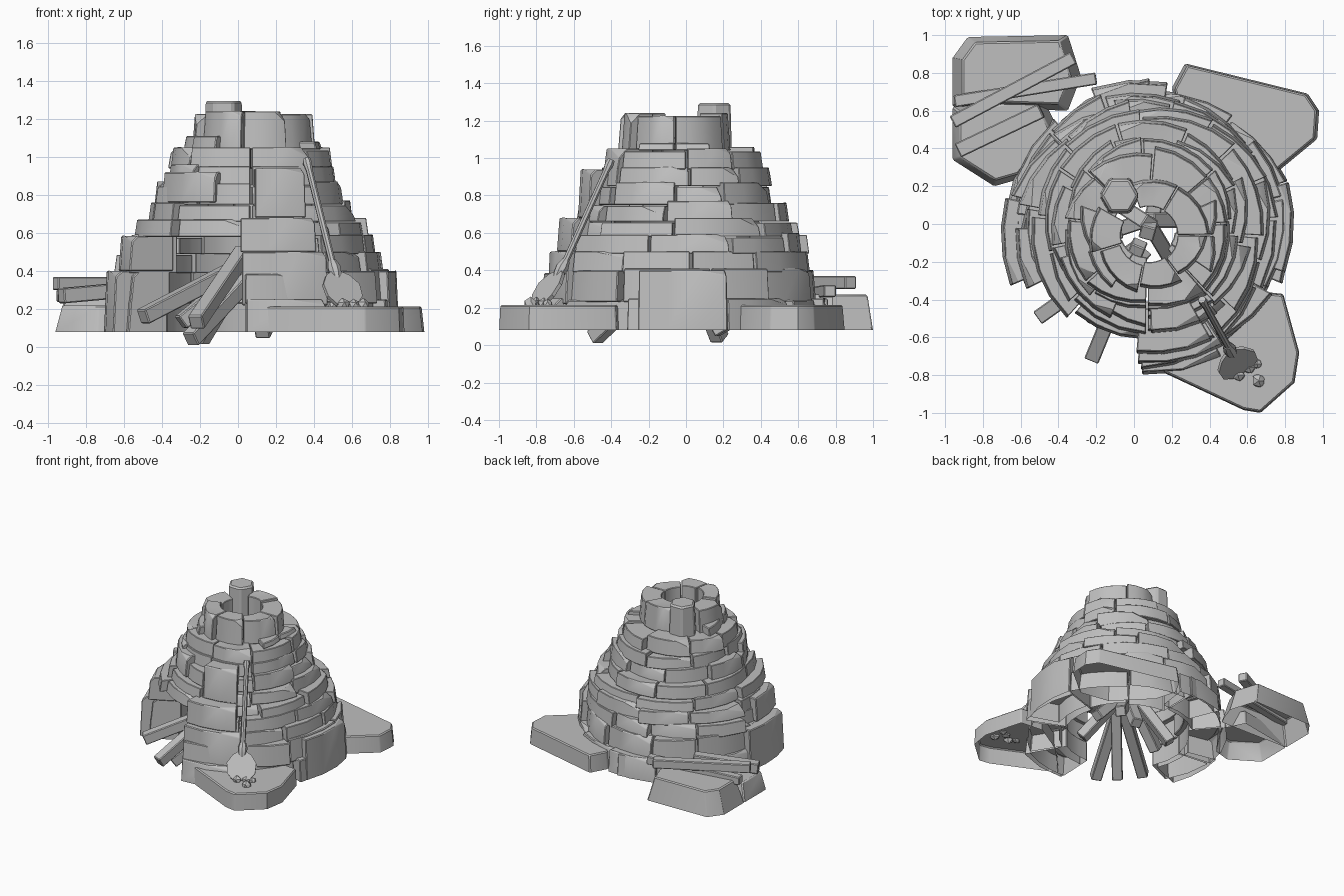
import bpy, bmesh, math, random
from mathutils import Vector

random.seed(4)
if "Cube" in bpy.data.objects:
    bpy.data.objects.remove(bpy.data.objects["Cube"])

stone_grey = bpy.data.materials.new("stone_grey")
stone_grey.use_nodes = True
GREY = (0.52, 0.52, 0.52, 1)
stone_grey.diffuse_color = GREY
stone_grey.node_tree.nodes["Principled BSDF"].inputs["Base Color"].default_value = GREY
FLOOR = 0.08


def finish(bm, name, chamfer=0.0, open_floor=False):
    """Chamfer hard edges, mark sharp edges and make the object."""
    bmesh.ops.recalc_face_normals(bm, faces=bm.faces)
    if open_floor:
        bm.normal_update()
        under = [f for f in bm.faces if f.normal.z < -0.9
                 and f.calc_center_median().z < FLOOR + 0.005]
        bmesh.ops.delete(bm, geom=under, context='FACES')
    if chamfer:
        hard = [e for e in bm.edges if e.calc_face_angle(0) > 0.7]
        bmesh.ops.bevel(bm, geom=hard, offset=chamfer, segments=1,
                        affect='EDGES', clamp_overlap=True)
    for f in bm.faces:
        f.smooth = True
    for e in bm.edges:
        e.smooth = e.calc_face_angle(0) < 0.5
    me = bpy.data.meshes.new(name)
    bm.to_mesh(me)
    bm.free()
    me.materials.append(stone_grey)
    ob = bpy.data.objects.new(name, me)
    bpy.context.collection.objects.link(ob)


def loft(bm, rings):
    """Skin a list of equal closed rings and cap both ends."""
    rows = [[bm.verts.new(p) for p in ring] for ring in rings]
    n = len(rows[0])
    for a, b in zip(rows, rows[1:]):
        for i in range(n):
            j = (i + 1) % n
            bm.faces.new((a[i], a[j], b[j], b[i]))
    bm.faces.new(rows[0])
    bm.faces.new(rows[-1])


def arc_stone(bm, centre, r_in, r_out, z0, z1, a0, a1, twist=0.0, chip=0.0):
    """Curved wall block; twist swings one end out, chip cuts a top corner."""
    steps = max(2, round((a1 - a0) / 13))
    rings = []
    for i in range(steps + 1):
        t = i / steps
        a = math.radians(a0 + (a1 - a0) * t)
        r = r_out + twist * (t - 0.5)
        cut = chip if i == steps else 0
        section = ((r_in, z0), (r + 0.008, z0), (r - 0.006, z1 - cut),
                   (r - 0.012 - cut, z1), (r_in, z1))
        rings.append([(centre[0] + q * math.cos(a), centre[1] + q * math.sin(a), z)
                      for q, z in section])
    loft(bm, rings)


def course(name, centre, z0, z1, r, depth, count, start, end):
    """One ring of uneven stones."""
    bm = bmesh.new()
    cuts = [start + (end - start) * i / count for i in range(count + 1)]
    for i in range(1, count):
        cuts[i] += random.uniform(-6, 6)
    for a0, a1 in zip(cuts, cuts[1:]):
        arc_stone(bm, centre, r - depth * random.uniform(0.95, 1.2),
                  r + random.uniform(-0.025, 0.015),
                  max(FLOOR, z0 - 0.01), z1 + random.choice((0, 0, 0.01, -0.015)),
                  a0 + 0.5, a1 - 0.8, random.uniform(-0.065, 0.065),
                  random.choice((0, 0, 0.03, 0.05)))
    finish(bm, name, 0.006, True)


def slab(name, outline, z1, shrink):
    """Flat rock with tapering sides and a hollow underside."""
    bm = bmesh.new()
    cx = sum(p[0] for p in outline) / len(outline)
    cy = sum(p[1] for p in outline) / len(outline)
    top = [(cx + (x - cx) * shrink, cy + (y - cy) * shrink, z1) for x, y in outline]
    loft(bm, [[(x, y, FLOOR) for x, y in outline], top])
    finish(bm, name, 0.008, True)


def rod(name, p, q, radii, sides=8, chamfer=0.0, turn=0.0):
    """Straight bar from p to q; radii are (position along, radius)."""
    p, q = Vector(p), Vector(q)
    d = (q - p).normalized()
    s = d.cross(Vector((0, 0, 1))).normalized()
    u = s.cross(d)
    bm = bmesh.new()
    angles = [turn + math.tau * i / sides for i in range(sides)]
    loft(bm, [[p.lerp(q, t) + (s * math.cos(a) + u * math.sin(a)) * r for a in angles]
              for t, r in radii])
    finish(bm, name, chamfer)


def beam(name, p, q, width):
    r = width * 0.707
    rod(name, p, q, ((0, r), (1, r)), 4, 0.006, math.pi / 4)


# Stepped tower; the four lowest courses leave a wide fire mouth open
MID = (0.07, -0.02)
for i, (z0, z1, r, count) in enumerate((
        (0.08, 0.24, 0.74, 8), (0.24, 0.40, 0.72, 9),
        (0.40, 0.50, 0.69, 9), (0.50, 0.59, 0.66, 8))):
    course(f"lower_course_{i + 1}", MID, z0, z1, r, 0.24, count, 267, 566)
for i, (z0, z1, r, count) in enumerate((
        (0.59, 0.67, 0.605, 8), (0.67, 0.76, 0.55, 9), (0.76, 0.86, 0.485, 9),
        (0.86, 0.95, 0.455, 8), (0.95, 1.05, 0.42, 8))):
    course(f"upper_course_{i + 1}", MID, z0, z1, r, 0.22, count, 270, 630)
course("collar_left", (0.08, -0.03), 1.05, 1.11, 0.35, 0.19, 2, 160, 238)
course("collar_right", (0.08, -0.03), 1.05, 1.08, 0.36, 0.19, 2, -35, 25)
course("chimney_course", (0.08, -0.06), 1.05, 1.24, 0.295, 0.14, 6, 150, 470)

# Upright chimney stone
rod("chimney_upright_stone", (-0.075, 0.15, 1.03), (-0.075, 0.151, 1.295),
    ((0, 0.11), (1, 0.1)), 6, 0.012)

# Big projecting blocks
for name, z0, z1, r, a0, a1 in (
        ("front_foot_block", 0.08, 0.25, 0.78, 268, 300),
        ("front_low_block", 0.22, 0.50, 0.725, 266, 303),
        ("front_middle_block", 0.50, 0.68, 0.67, 265, 300),
        ("front_high_block", 0.68, 0.94, 0.56, 272, 300),
        ("left_low_block", 0.08, 0.40, 0.77, 168, 203),
        ("left_middle_block", 0.40, 0.585, 0.70, 180, 207),
        ("right_low_block", 0.08, 0.40, 0.77, -18, 18),
        ("left_high_block", 0.76, 0.92, 0.50, 199, 248),
        ("back_foot_block", 0.08, 0.25, 0.78, 82, 112)):
    bm = bmesh.new()
    arc_stone(bm, MID, r - 0.24, r, z0, z1, a0, a1, 0.02, 0.03)
    finish(bm, name, 0.01, True)

# Foundation rocks
slab("front_ground_slab", ((0.1, -0.76), (0.58, -0.985), (0.67, -1), (0.85, -0.84),
     (0.875, -0.68), (0.79, -0.37), (0.6, -0.35), (0.35, -0.5)), 0.215, 0.98)
slab("back_ground_slab", ((0.2, 0.72), (0.27, 0.85), (0.92, 0.69), (0.98, 0.6),
     (0.97, 0.45), (0.74, 0.26), (0.5, 0.3), (0.25, 0.55)), 0.215, 0.96)
slab("back_corner_rock", ((-0.96, 0.88), (-0.88, 0.99), (-0.35, 1), (-0.28, 0.78),
     (-0.35, 0.6), (-0.96, 0.62)), 0.27, 0.84)
slab("side_corner_rock", ((-0.96, 0.34), (-0.74, 0.2), (-0.6, 0.24), (-0.4, 0.5),
     (-0.5, 0.7), (-0.96, 0.62)), 0.22, 0.86)

# Stacked timber on the corner rocks
beam("long_plank", (-0.96, 0.54, 0.335), (-0.32, 0.88, 0.335), 0.07)
beam("cross_plank", (-0.95, 0.65, 0.27), (-0.2, 0.77, 0.29), 0.065)
beam("short_plank", (-0.93, 0.39, 0.27), (-0.49, 0.6, 0.31), 0.08)

# Firewood leaning to the middle of the fire chamber
for i, (p, q) in enumerate((
        ((-0.5, -0.49, 0.16), (0.02, -0.12, 0.43)),
        ((-0.22, -0.71, 0.13), (0.03, -0.1, 0.5)),
        ((-0.25, -0.49, 0.04), (0.05, -0.15, 0.36)),
        ((-0.2, 0.18, 0.035), (0.08, 0.0, 0.5)),
        ((0.14, 0.2, 0.065), (0.07, -0.05, 0.52)),
        ((0.38, 0.02, 0.12), (0.08, 0.02, 0.45)),
        ((0.26, -0.3, 0.12), (0.08, 0.0, 0.46)),
        ((-0.3, -0.1, 0.13), (0.06, 0.02, 0.42)),
        ((0.3, 0.2, 0.11), (0.05, -0.02, 0.4)))):
    beam(f"firewood_{i + 1}", p, q, 0.08)

# Shovel leaning on the front blocks
top, neck, tip = Vector((0.36, -0.4, 0.99)), Vector((0.51, -0.67, 0.39)), Vector((0.57, -0.78, 0.21))
rod("shovel_handle", top, neck,
    ((0, 0.02), (0.04, 0.025), (0.1, 0.018), (0.9, 0.019), (1, 0.022)))
rod("shovel_socket", neck.lerp(top, 0.1), neck.lerp(tip, 0.3),
    ((0, 0.024), (0.3, 0.036), (0.6, 0.032), (1, 0.012)))
down = tip - neck
side = Vector((0.86, 0.5, 0))
normal = down.cross(side).normalized()
half = ((0.0, 0.03), (0.12, 0.07), (0.4, 0.11), (0.75, 0.105), (0.97, 0.06))
outline = [(t, w) for t, w in half] + [(t, -w) for t, w in reversed(half)]
bm = bmesh.new()
loft(bm, [[neck + down * t + side * w + normal * (h + abs(w) * 0.15) for t, w in outline]
          for h in (-0.01, 0.01)])
finish(bm, "shovel_blade")

# Loose coals by the shovel
for i, (x, y, size) in enumerate(((0.66, -0.83, 0.04), (0.55, -0.8, 0.04),
                                  (0.61, -0.76, 0.035), (0.5, -0.77, 0.03),
                                  (0.65, -0.74, 0.03))):
    bm = bmesh.new()
    bmesh.ops.create_icosphere(bm, subdivisions=1, radius=size)
    for v in bm.verts:
        v.co = v.co * random.uniform(0.75, 1.1) + Vector((x, y, 0.22))
    finish(bm, f"coal_{i + 1}")
